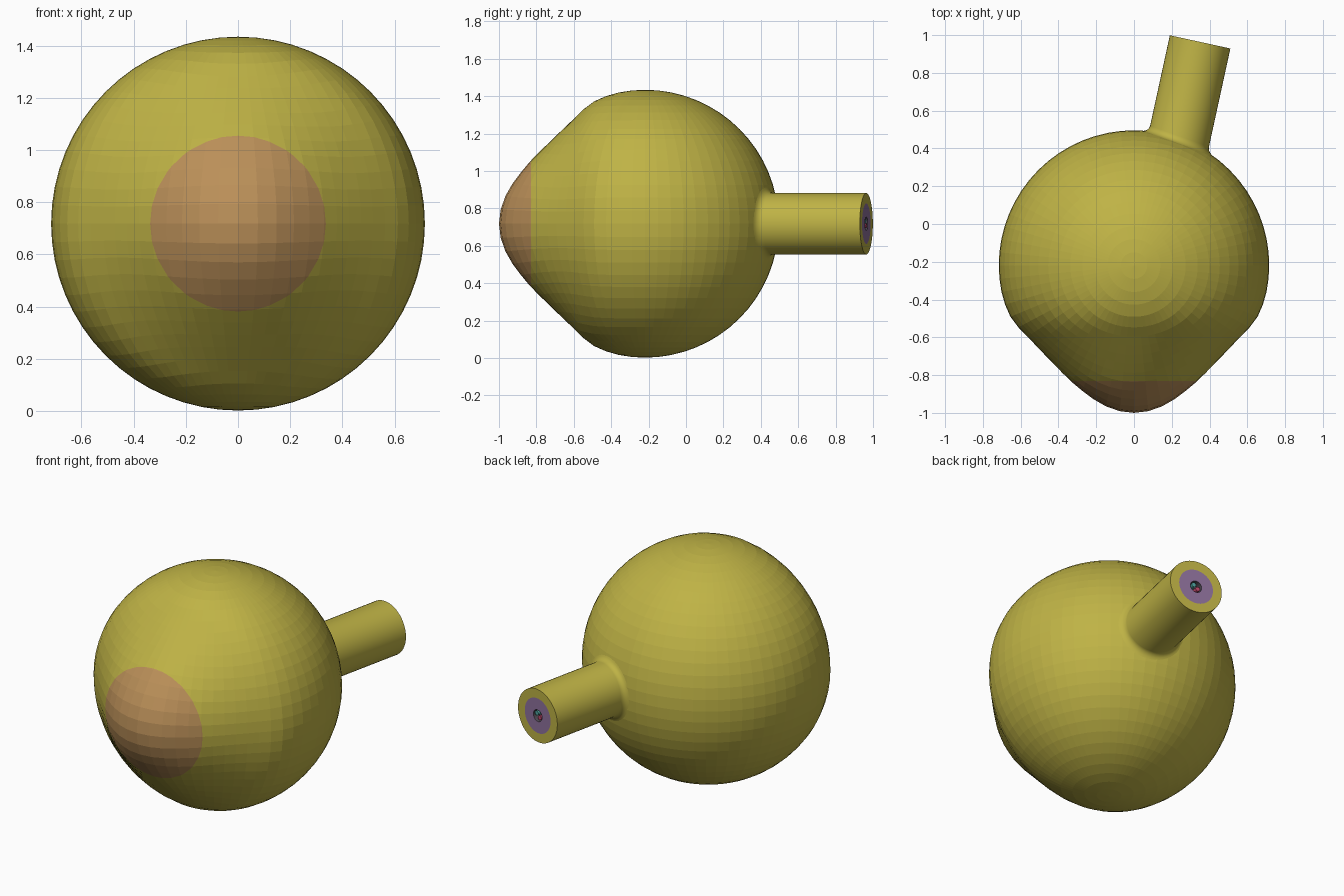
import bpy, bmesh, math
from mathutils import Vector, Matrix

if "Cube" in bpy.data.objects:
    bpy.data.objects.remove(bpy.data.objects["Cube"])

C = Vector((0, -0.22, 0.718))            # eyeball centre
R = 0.716
END = Vector((0.35, 0.964, 0.718))       # centre of the cut nerve end
AX = Vector((0.213, 0.977, 0)).normalized()
U = Vector((AX.y, -AX.x, 0))
W = Vector((0, 0, 1))


def material(name, rgb):
    m = bpy.data.materials.new(name)
    m.diffuse_color = (*rgb, 1)
    m.use_nodes = True
    m.node_tree.nodes["Principled BSDF"].inputs["Base Color"].default_value = m.diffuse_color
    return m


YELLOW = material("yellow", (0.52, 0.45, 0.06))
TAN = material("tan", (0.50, 0.28, 0.10))
PURPLE = material("purple", (0.28, 0.17, 0.34))
DARK = material("dark", (0.09, 0.08, 0.10))
RED = material("red", (0.55, 0.07, 0.16))
TEAL = material("teal", (0.08, 0.38, 0.36))


def make_object(name, bm, mat, angle):
    bmesh.ops.recalc_face_normals(bm, faces=bm.faces)
    me = bpy.data.meshes.new(name)
    bm.to_mesh(me)
    bm.free()
    me.materials.append(mat)
    ob = bpy.data.objects.new(name, me)
    bpy.context.collection.objects.link(ob)
    if angle:
        bpy.ops.object.select_all(action='DESELECT')
        ob.select_set(True)
        bpy.context.view_layer.objects.active = ob
        bpy.ops.object.shade_smooth_by_angle(angle=math.radians(angle))
    return ob


# Front profile: (distance forward of centre, radius), as polar values
PROFILE = [(0.78, 0), (0.776, 0.05), (0.765, 0.10), (0.73, 0.18), (0.673, 0.26), (0.61, 0.337),
           (0.553, 0.393), (0.495, 0.449), (0.437, 0.505), (0.38, 0.56), (0.33, 0.61),
           (0.27, 0.655), (0.18, 0.692), (0, R), (-R, 0)]
POLAR = [(math.atan2(r, d), math.hypot(d, r)) for d, r in PROFILE]


def eye_radius(a):
    for (a0, r0), (a1, r1) in zip(POLAR, POLAR[1:]):
        if a <= a1:
            return r0 + (r1 - r0) * (a - a0) / (a1 - a0)
    return R


# Eyeball: a sphere drawn forward, cut where the cornea begins
def eye_part(name, mat, front):
    bm = bmesh.new()
    bmesh.ops.create_uvsphere(bm, u_segments=64, v_segments=32, radius=1)
    for v in bm.verts:
        n = v.co.normalized()
        v.co = C + n * eye_radius(n.angle(Vector((0, -1, 0))))
    bmesh.ops.bisect_plane(bm, geom=bm.verts[:] + bm.edges[:] + bm.faces[:], dist=1e-5,
                           plane_co=(0, -0.83, 0), plane_no=(0, 1, 0),
                           clear_outer=front, clear_inner=not front)
    make_object(name, bm, mat, 0)


eye_part("sclera", YELLOW, False)
eye_part("cornea", TAN, True)


def loft(name, mat, rows, angle=30, cap=False):
    bm = bmesh.new()
    loops = [[bm.verts.new(p) for p in row] for row in rows]
    n = len(loops[0])
    for a, b in zip(loops, loops[1:]):
        for i in range(n):
            j = (i + 1) % n
            bm.faces.new((a[i], a[j], b[j], b[i]))
    if cap:
        bm.faces.new(loops[-1])
    return make_object(name, bm, mat, angle)


def ring(r, back=0.0, n=48, off=(0, 0)):
    o = END - AX * back + U * off[0] + W * off[1]
    return [o + (U * math.cos(t) + W * math.sin(t)) * r
            for t in (2 * math.pi * i / n for i in range(n))]


def ring_on_eye(r, lift):
    out = []
    for p in ring(r):
        q = p - C
        b = q.dot(AX)
        s = b - math.sqrt(b * b - q.length_squared + R * R)
        out.append(p - AX * (s - lift))
    return out


# Nerve sheath with a small fillet against the eyeball
NR = 0.164
F = 0.03
fillet = []
for k in range(6):
    t = math.pi / 2 * k / 5
    fillet.append(ring_on_eye(NR + F * (1 - math.sin(t)), F * (1 - math.cos(t)) - 0.001))
loft("nerve_sheath", YELLOW, fillet + [ring(NR), ring(0.108)])

# Nerve core, its central bore and the vessels inside
loft("nerve_core", PURPLE, [ring(0.108), ring(0.036)])
loft("nerve_bore", DARK, [ring(0.036), ring(0.036, 0.04)], cap=True)
for name, mat, off in (("artery", RED, (-0.013, -0.010)), ("vein", TEAL, (0.012, 0.012))):
    loft(name, mat, [ring(0.014, 0.04, 16, off), ring(0.014, 0.003, 16, off)], cap=True)
